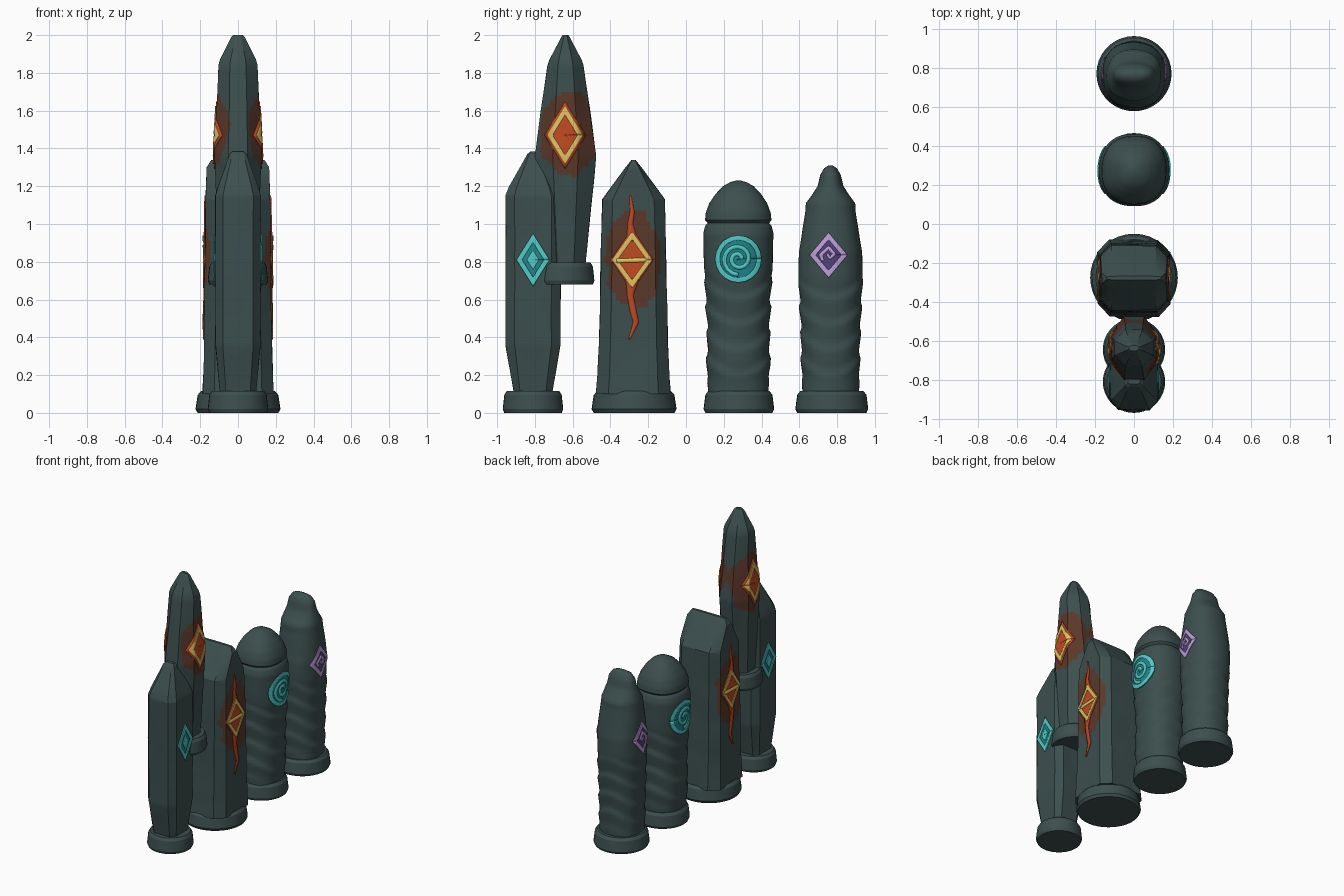
import bpy, math
from mathutils import Vector, noise
from mathutils.bvhtree import BVHTree

if "Cube" in bpy.data.objects:
    bpy.data.objects.remove(bpy.data.objects["Cube"])


def material(name, rgb):
    m = bpy.data.materials.new(name)
    lin = [((c / 255 + 0.055) / 1.055) ** 2.4 for c in rgb]
    m.diffuse_color = (*lin, 1)
    m.use_nodes = True
    m.node_tree.nodes["Principled BSDF"].inputs["Base Color"].default_value = m.diffuse_color
    return m


STONE = material("dark stone", (60, 79, 78))
HALO = material("scorched brown", (90, 56, 42))
ORANGE = material("ember orange", (190, 74, 34))
YELLOW = material("glow yellow", (222, 196, 98))
CYAN = material("light teal", (82, 204, 200))
TEAL = material("deep teal", (34, 132, 138))
LILAC = material("lilac", (190, 158, 216))
PURPLE = material("deep purple", (78, 66, 122))
SEG = 64


def make(name, verts, faces, mats, angle=25):
    me = bpy.data.meshes.new(name)
    me.from_pydata(verts, [], faces)
    for m in mats:
        me.materials.append(m)
    ob = bpy.data.objects.new(name, me)
    bpy.context.collection.objects.link(ob)
    bpy.ops.object.select_all(action='DESELECT')
    ob.select_set(True)
    bpy.context.view_layer.objects.active = ob
    bpy.ops.object.shade_smooth_by_angle(angle=math.radians(angle))
    return ob


def section(corner):
    """Unit outline: a chamfered square (corner = angle of its corner) or a rounded square."""
    def radius(a):
        c, s = abs(math.cos(a)), abs(math.sin(a))
        if corner is None:
            return (c ** 2.3 + s ** 2.3) ** (-1 / 2.3)
        return min(1 / max(c, 1e-6), 1 / max(s, 1e-6), (1 + math.tan(corner)) / (c + s))
    return radius


def stone(name, cy, profile, corner=None, ridges=None, halo=None, wobble=0.003):
    """Loft (z, half width x, half width y) stations around the y centre."""
    rad, rows = section(corner), []
    for (z0, x0, y0), (z1, x1, y1) in zip(profile, profile[1:]):
        n = max(1, math.ceil((z1 - z0) / 0.02))
        rows += [[p + (q - p) * i / n for p, q in ((z0, z1), (x0, x1), (y0, y1))] for i in range(n)]
    rows.append(profile[-1])
    verts = []
    for z, rx, ry in rows:
        for i in range(SEG):
            a = 2 * math.pi * i / SEG
            d = 1 + wobble / 0.15 * noise.noise(Vector((math.cos(a) * 1.2, cy * 7 + math.sin(a) * 1.2, z * 5)))
            if ridges and ridges[0] < z < ridges[1]:
                # drooping stacked ledges
                fade = min(1, (z - ridges[0]) / 0.08, (ridges[1] - z) / 0.08)
                ph = ((z + 0.05 * math.cos(2 * a)) / 0.135) % 1
                d += fade * (0.07 * min(ph / 0.8, (1 - ph) / 0.2) - 0.04)
            r = rad(a) * d
            verts.append((rx * r * math.cos(a), cy + ry * r * math.sin(a), z))
    faces = [(k * SEG + i, k * SEG + (i + 1) % SEG, (k + 1) * SEG + (i + 1) % SEG, (k + 1) * SEG + i)
             for k in range(len(rows) - 1) for i in range(SEG)]
    top = (len(rows) - 1) * SEG
    faces += [tuple(reversed(range(SEG))), tuple(range(top, top + SEG))]
    ob = make(name, verts, faces, [STONE, HALO], 22 if corner else 40)
    if halo:
        # scorched patch around the rune on both sides
        hx, hy, hz, ry, rz = halo
        for p in ob.data.polygons:
            c = p.center
            d = ((abs(c.x) - hx) / ry) ** 2 + ((c.y - hy) / ry) ** 2 + ((c.z - hz) / rz) ** 2
            p.material_index = int(d + 0.35 * noise.noise(c * 14) < 1)
    return ob


def plinth(name, cy, r, z0):
    prof = [(0.95, 0), (1, 0.02), (0.95, 0.095), (0.87, 0.115)]
    n = 36
    verts = [(r * k * math.cos(2 * math.pi * i / n), cy + r * k * math.sin(2 * math.pi * i / n), z0 + z)
             for k, z in prof for i in range(n)]
    faces = [(k * n + i, k * n + (i + 1) % n, (k + 1) * n + (i + 1) % n, (k + 1) * n + i)
             for k in range(3) for i in range(n)]
    faces += [tuple(reversed(range(n))), tuple(range(3 * n, 4 * n))]
    make(name, verts, faces, [STONE], 25)


def sheet(name, ob, rows, mat, lift):
    """Thin plate: drop a grid of (y, z) points onto both sides of a stone."""
    tree = BVHTree.FromPolygons([v.co for v in ob.data.vertices], [p.vertices[:] for p in ob.data.polygons])
    verts, faces, w = [], [], len(rows[0])
    for s in (1, -1):
        base = len(verts)
        for row in rows:
            for y, z in row:
                hit = tree.ray_cast(Vector((s, y, z)), Vector((-s, 0, 0)))[0]
                verts.append(((hit.x if hit else s * 0.1) + s * lift, y, z))
        for k in range(len(rows) - 1):
            for i in range(w - 1):
                a = base + k * w + i
                f = (a, a + 1, a + w + 1, a + w)
                faces.append(f if s > 0 else f[::-1])
    plate = make(name, verts, faces, [mat])
    mod = plate.modifiers.new("thickness", 'SOLIDIFY')
    mod.thickness, mod.offset = 0.006, 0


def ring(name, ob, c, hw, hh, outer, inner, mat, lift, sides=4):
    corners = [(math.cos(2 * math.pi * i / sides), math.sin(2 * math.pi * i / sides)) for i in range(sides)]
    loop = []
    for i in range(sides):
        (a, b), (d, e) = corners[i], corners[(i + 1) % sides]
        n = 10 if sides == 4 else 2
        loop += [(a + (d - a) * t / n, b + (e - b) * t / n) for t in range(n)]
    loop.append(loop[0])
    radii = [inner + (outer - inner) * k / 5 for k in range(6)]
    sheet(name, ob, [[(c[0] + hw * k * y, c[1] + hh * k * z) for y, z in loop] for k in radii], mat, lift)


def strip(name, ob, c, path, mat, lift, n=6):
    """Band along (y, z, half width) points relative to a centre."""
    pts = [tuple(p + (q - p) * t / n for p, q in zip(a, b)) for a, b in zip(path, path[1:]) for t in range(n)]
    pts.append(path[-1])
    rows = []
    for i, (y, z, w) in enumerate(pts):
        a, b = pts[max(0, i - 1)], pts[min(len(pts) - 1, i + 1)]
        t = Vector((b[0] - a[0], b[1] - a[1])).normalized()
        rows.append([(c[0] + y + t.y * w * k, c[1] + z - t.x * w * k) for k in (1, 0, -1)])
    sheet(name, ob, rows, mat, lift)


CUT = math.radians(22.5)
WIDE = math.radians(33.75)

# Front stone with teal diamond
plinth("front_base", -0.81, 0.16, 0)
front = stone("front_stone", -0.81, [(0.1, 0.095, 0.1), (0.36, 0.12, 0.145), (1.15, 0.12, 0.145),
              (1.2, 0.105, 0.125), (1.37, 0.045, 0.03), (1.385, 0.03, 0.012)], WIDE)
A = (-0.81, 0.81)
ring("front_rune_border", front, A, 0.088, 0.14, 1, 0.66, CYAN, 0.006)
ring("front_rune_field", front, A, 0.088, 0.14, 0.7, 0, TEAL, 0.002)
ring("front_rune_core", front, A, 0.088, 0.14, 0.36, 0, CYAN, 0.006)

# Raised stone with ember diamond
plinth("raised_base", -0.645, 0.16, 0.68)
raised = stone("raised_stone", -0.638, [(0.78, 0.1, 0.105), (1.36, 0.125, 0.163), (1.6, 0.113, 0.13),
               (1.84, 0.103, 0.095), (1.87, 0.095, 0.085), (1.99, 0.036, 0.022), (2.0, 0.025, 0.015)],
               CUT, halo=(0.11, -0.62, 1.48, 0.165, 0.215))
B = (-0.64, 1.47)
ring("raised_rune_field", raised, B, 0.108, 0.178, 1, 0, ORANGE, 0.002)
ring("raised_rune_border", raised, B, 0.1, 0.165, 0.93, 0.66, YELLOW, 0.006)

# Broad stone with ember diamond and cracks of fire
plinth("broad_base", -0.275, 0.225, 0)
broad = stone("broad_stone", -0.278, [(0.1, 0.187, 0.197), (0.2, 0.184, 0.19), (0.36, 0.18, 0.182),
              (1.13, 0.172, 0.166), (1.3, 0.165, 0.042), (1.34, 0.14, 0.01)],
              WIDE, halo=(0.17, -0.285, 0.82, 0.145, 0.26))
C = (-0.285, 0.81)
ring("broad_rune_field", broad, C, 0.112, 0.165, 1, 0, ORANGE, 0.002)
ring("broad_rune_border", broad, C, 0.105, 0.148, 1, 0.74, YELLOW, 0.006)
strip("broad_rune_bar", broad, C, [(-0.085, -0.005, 0.011), (0.085, 0, 0.011)], YELLOW, 0.006)
strip("broad_flame_up", broad, C, [(0, 0.1, 0.03), (-0.01, 0.19, 0.014), (0, 0.25, 0.012), (-0.01, 0.34, 0.004)],
      ORANGE, 0.003)
strip("broad_flame_down", broad, C, [(0, -0.1, 0.035), (-0.01, -0.19, 0.016), (0.005, -0.27, 0.017),
      (0.02, -0.33, 0.014), (-0.015, -0.42, 0.004)], ORANGE, 0.003)

# Domed stone with spiral disc
plinth("domed_base", 0.28, 0.187, 0)
domed = stone("domed_stone", 0.277, [(0.1, 0.15, 0.158), (0.25, 0.16, 0.17), (0.45, 0.158, 0.165),
              (0.6, 0.165, 0.172), (0.8, 0.175, 0.182), (0.95, 0.178, 0.186), (0.99, 0.168, 0.176),
              (1.005, 0.155, 0.163), (1.02, 0.168, 0.176), (1.06, 0.165, 0.172), (1.11, 0.147, 0.154),
              (1.16, 0.115, 0.12), (1.2, 0.078, 0.082), (1.222, 0.04, 0.042), (1.23, 0.012, 0.012)],
              ridges=(0.13, 0.76))
D = (0.277, 0.815)
ring("domed_rune_disc", domed, D, 0.122, 0.125, 1, 0, TEAL, 0.002, 20)
ring("domed_rune_rim", domed, D, 0.122, 0.125, 1, 0.8, CYAN, 0.006, 20)
spiral = [(r * math.cos(a), r * math.sin(a), 0.0105) for a, r in
          ((i * math.pi / 8, 0.016 + 0.068 * i / 28) for i in range(29))]
strip("domed_rune_spiral", domed, D, spiral, CYAN, 0.006, 2)

# Knobbed stone with lilac diamond
plinth("knobbed_base", 0.772, 0.193, 0)
knobbed = stone("knobbed_stone", 0.765, [(0.1, 0.15, 0.15), (0.25, 0.152, 0.154), (0.45, 0.154, 0.158),
                (0.72, 0.162, 0.17), (0.85, 0.162, 0.168), (0.98, 0.152, 0.148), (1.06, 0.145, 0.134),
                (1.11, 0.14, 0.13), (1.15, 0.128, 0.1), (1.2, 0.112, 0.068), (1.26, 0.1, 0.054),
                (1.295, 0.075, 0.034), (1.31, 0.04, 0.012)], ridges=(0.13, 0.74))
E = (0.755, 0.835)
ring("knobbed_rune_field", knobbed, E, 0.1, 0.12, 0.8, 0, PURPLE, 0.002)
ring("knobbed_rune_border", knobbed, E, 0.1, 0.12, 1, 0.68, LILAC, 0.006)
strip("knobbed_rune_hook", knobbed, E, [(-0.03, -0.03, 0.007), (-0.042, 0, 0.009), (0, 0.04, 0.009),
      (0.03, 0.005, 0.009), (0.008, -0.015, 0.008), (-0.008, 0.005, 0.006)], LILAC, 0.006)
